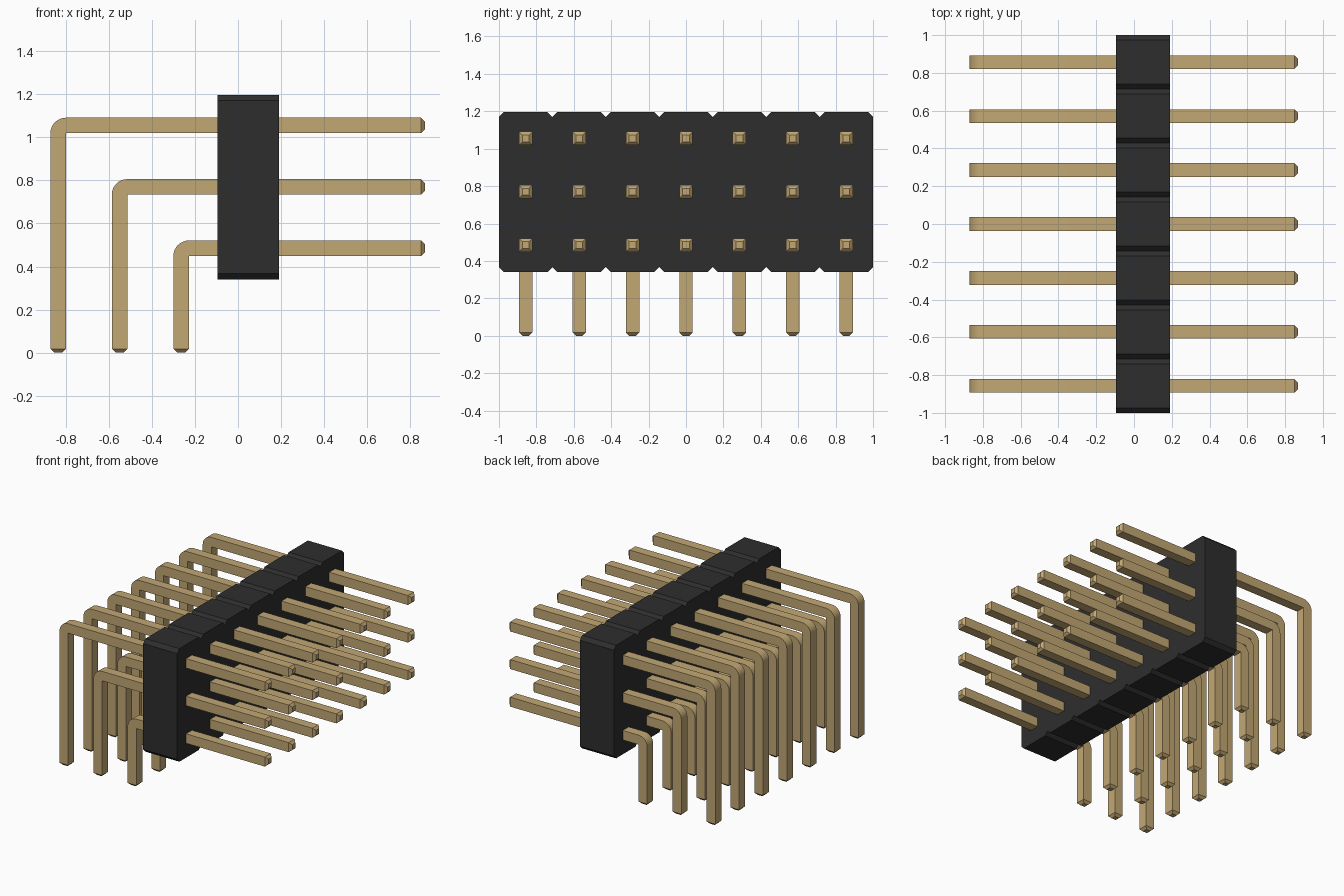
import bpy, bmesh, math

if "Cube" in bpy.data.objects:
    bpy.data.objects.remove(bpy.data.objects["Cube"], do_unlink=True)

COLUMNS = 7
PITCH = 2 / COLUMNS
BLOCK_X = (-0.095, 0.19)
BLOCK_Z = (0.34, 1.197)
CHAMFER = 0.027
HALF = 0.036          # half pin thickness
TIP = 0.018           # pin tip taper
PIN_END = 0.868
ROWS = {"lower": (0.485, -0.264), "middle": (0.77, -0.55), "upper": (1.055, -0.835)}


def material(name, color, roughness):
    m = bpy.data.materials.new(name)
    m.use_nodes = True
    m.diffuse_color = color
    bsdf = m.node_tree.nodes["Principled BSDF"]
    bsdf.inputs["Base Color"].default_value = color
    bsdf.inputs["Roughness"].default_value = roughness
    return m


def finish(bm, name, mat):
    bmesh.ops.remove_doubles(bm, verts=bm.verts, dist=0.0001)
    bmesh.ops.recalc_face_normals(bm, faces=bm.faces)
    mesh = bpy.data.meshes.new(name)
    bm.to_mesh(mesh)
    bm.free()
    mesh.materials.append(mat)
    return mesh


def place(name, mesh, y=0):
    ob = bpy.data.objects.new(name, mesh)
    ob.location.y = y
    bpy.context.collection.objects.link(ob)


def pin_mesh(name, z, x, mat):
    """Square bar swept up from the board and bent over a sharp inner corner."""
    cx, cz = x + HALF, z - HALF
    small = HALF - TIP
    # each section: outer point, inner point, half width
    sections = [((x - small, 0), (x + small, 0), small),
                ((x - HALF, TIP), (cx, TIP), HALF)]
    for i in range(9):
        a = math.pi / 2 * i / 8
        outer = (cx - 2 * HALF * math.cos(a), cz + 2 * HALF * math.sin(a))
        sections.append((outer, (cx, cz), HALF))
    sections += [((PIN_END - TIP, z + HALF), (PIN_END - TIP, cz), HALF),
                 ((PIN_END, z + small), (PIN_END, z - small), small)]
    bm = bmesh.new()
    rings = [[bm.verts.new((p[0], y, p[1])) for p, y in
              ((o, -w), (o, w), (n, w), (n, -w))] for o, n, w in sections]
    for a, b in zip(rings, rings[1:]):
        for k in range(4):
            j = (k + 1) % 4
            bm.faces.new((a[k], a[j], b[j], b[k]))
    bm.faces.new(rings[0])
    bm.faces.new(rings[-1])
    mesh = finish(bm, name, mat)
    mesh.shade_smooth()
    mesh.set_sharp_from_angle(angle=math.radians(30))
    return mesh


black = material("black plastic", (0.027, 0.027, 0.027, 1), 0.6)
gold = material("gold metal", (0.54, 0.39, 0.175, 1), 0.5)

# Housing: notched outline extruded across the thickness
bottom, top = [], []
for i in range(COLUMNS):
    y0, y1 = -1 + i * PITCH, -1 + (i + 1) * PITCH
    for edge, z, inward in ((bottom, BLOCK_Z[0], CHAMFER), (top, BLOCK_Z[1], -CHAMFER)):
        edge += [(y0, z + inward), (y0 + CHAMFER, z), (y1 - CHAMFER, z)]
        if i == COLUMNS - 1:
            edge.append((y1, z + inward))
outline = bottom + top[::-1]
bm = bmesh.new()
face = bm.faces.new([bm.verts.new((BLOCK_X[0], y, z)) for y, z in outline])
extruded = bmesh.ops.extrude_face_region(bm, geom=[face], use_keep_orig=True)
bmesh.ops.translate(bm, vec=(BLOCK_X[1] - BLOCK_X[0], 0, 0),
                    verts=[v for v in extruded["geom"] if isinstance(v, bmesh.types.BMVert)])
place("housing", finish(bm, "housing", black))

# Pins: one mesh per row, repeated along the housing
for row, (z, x) in ROWS.items():
    mesh = pin_mesh(row + "_pin", z, x, gold)
    for i in range(COLUMNS):
        place(f"{row}_pin_{i + 1}", mesh, (i - (COLUMNS - 1) / 2) * PITCH)
